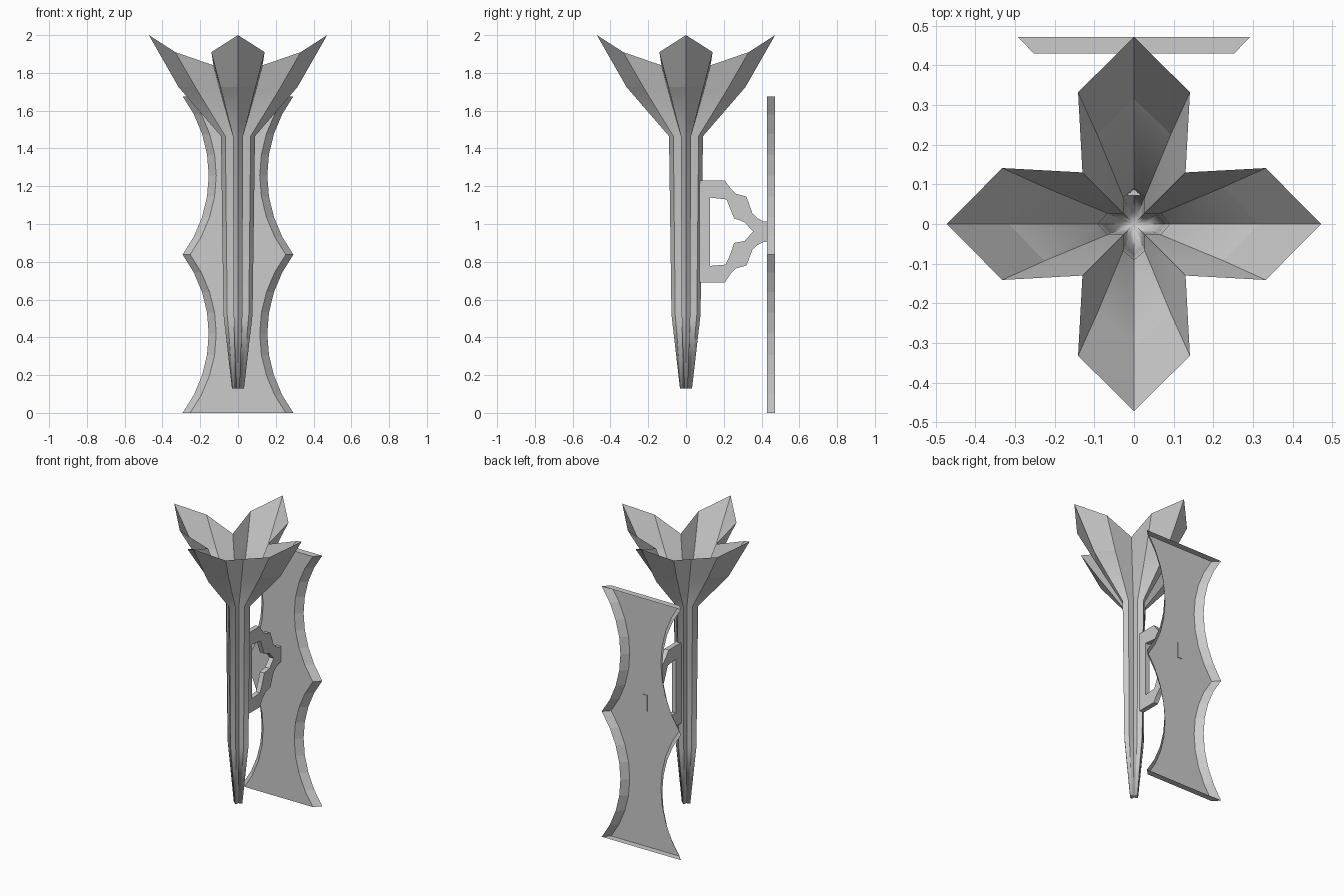
import bpy, bmesh, math

if "Cube" in bpy.data.objects:
    bpy.data.objects.remove(bpy.data.objects["Cube"])


def finish(name, bm):
    mesh = bpy.data.meshes.new(name)
    bm.to_mesh(mesh)
    bm.free()
    obj = bpy.data.objects.new(name, mesh)
    bpy.context.collection.objects.link(obj)
    return obj


def bridge(bm, a, b):
    n = len(a)
    for i in range(n):
        j = (i + 1) % n
        bm.faces.new((a[i], a[j], b[j], b[i]))


# Flared torch: cross-shaped rings, each (ridge r, z), (corner r, half width, z), (valley, z)
rings = [
    ((0.032, 0.13), (0.024, 0.010, 0.13), (0.010, 0.13)),
    ((0.077, 0.52), (0.057, 0.023, 0.52), (0.023, 0.52)),
    ((0.090, 1.465), (0.067, 0.027, 1.465), (0.027, 1.465)),
    ((0.315, 1.725), (0.226, 0.093, 1.725), (0.093, 1.70)),
    ((0.472, 2.00), (0.332, 0.141, 1.91), (0.130, 1.84)),
]
bm = bmesh.new()
loops = []
for (r, rz), (c, w, cz), (v, vz) in rings:
    loop = []
    for k in range(4):
        ca, sa = round(math.cos(k * math.pi / 2)), round(math.sin(k * math.pi / 2))
        for x, y, z in ((r, 0, rz), (c, w, cz), (v, v, vz), (w, c, cz)):
            loop.append(bm.verts.new((x * ca - y * sa, x * sa + y * ca, z)))
    loops.append(loop)
for a, b in zip(loops, loops[1:]):
    bridge(bm, a, b)
# Closed foot, fanned to its centre
foot = bm.verts.new((0, 0, 0.13))
for i in range(16):
    bm.faces.new((loops[0][(i + 1) % 16], loops[0][i], foot))
# Soft blend along the stem, crisp lengthwise folds and petal crease
for f in bm.faces:
    f.smooth = True
level = {vert: n for n, loop in enumerate(loops) for vert in loop}
for e in bm.edges:
    a, b = (level.get(vert, -1) for vert in e.verts)
    e.smooth = a < 3 and a == b or -1 in (a, b)
finish("torch", bm)

# Scalloped wall plate: front panel with flared rim, open at the back
half, depth, edge, steps = 0.419, 0.138, 0.293, 8
radius = (half ** 2 + depth ** 2) / (2 * depth)
sweep = math.asin(half / radius)
side = []
for k in range(2):
    for i in range(steps + (k == 1)):
        t = sweep * (2 * i / steps - 1)
        side.append((edge - depth + radius * (1 - math.cos(t)),
                     half * (2 * k + 1) + radius * math.sin(t)))
bm = bmesh.new()
faces = []
for y, inset in ((0.43, 0.04), (0.472, 0.0)):
    outline = [(x - inset, z) for x, z in side] + [(inset - x, z) for x, z in reversed(side)]
    faces.append([bm.verts.new((x, y, z)) for x, z in outline])
bridge(bm, faces[1], faces[0])
bm.faces.new(faces[0])
finish("wall_plate", bm)

# Bracket: flat cut-out profile in the y-z plane
outer = [(0.072, 1.23), (0.206, 1.23), (0.235, 1.19), (0.265, 1.16), (0.32, 1.145),
         (0.352, 1.055), (0.38, 1.03), (0.41, 1.013), (0.434, 1.013),
         (0.434, 0.907), (0.41, 0.905), (0.38, 0.89), (0.352, 0.865), (0.32, 0.78),
         (0.265, 0.765), (0.235, 0.735), (0.206, 0.69), (0.072, 0.69)]
hole = [(0.127, 1.14), (0.215, 1.13), (0.235, 1.08), (0.255, 1.03), (0.31, 1.01),
        (0.355, 0.96), (0.31, 0.91), (0.255, 0.90), (0.235, 0.84), (0.21, 0.785),
        (0.127, 0.778)]
curve = bpy.data.curves.new("bracket", 'CURVE')
curve.dimensions = '2D'
curve.fill_mode = 'BOTH'
curve.extrude = 0.016
for pts in (outer, hole):
    sp = curve.splines.new('POLY')
    sp.points.add(len(pts) - 1)
    for p, (u, v) in zip(sp.points, pts):
        p.co = (u, v, 0, 1)
    sp.use_cyclic_u = True
    sp.use_smooth = False
bracket = bpy.data.objects.new("bracket", curve)
bracket.rotation_euler = (math.pi / 2, 0, math.pi / 2)
bpy.context.collection.objects.link(bracket)
bpy.context.view_layer.objects.active = bracket
bracket.select_set(True)
bpy.ops.object.convert(target='MESH')
